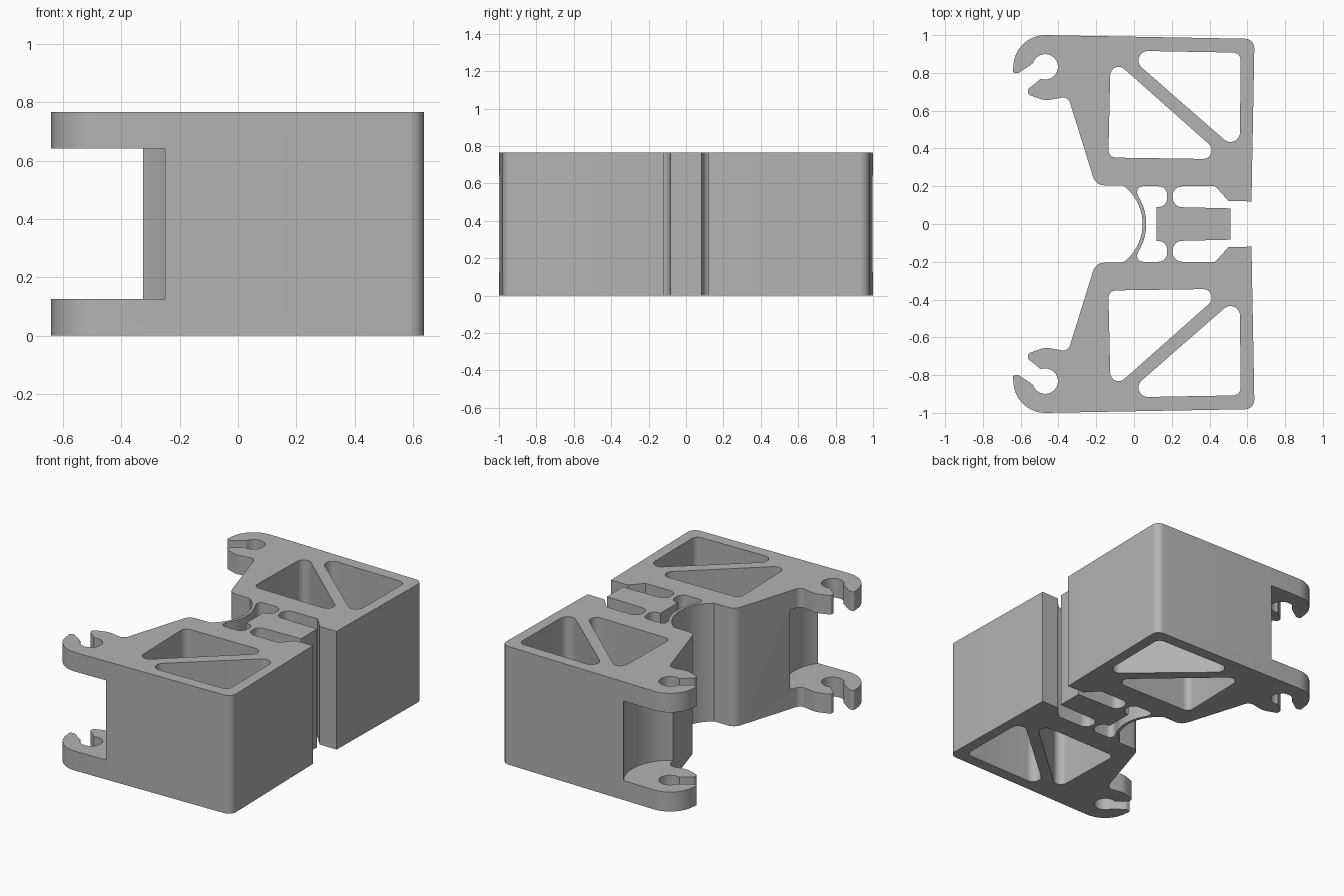
import bpy
import bmesh
from math import sin, cos, radians, ceil
from mathutils import Vector

if "Cube" in bpy.data.objects:
    bpy.data.objects.remove(bpy.data.objects["Cube"])

HEIGHT = 0.766
HOOK = (-0.47, 0.832)

grey = bpy.data.materials.new("light grey")
grey.use_nodes = True
colour = (0.45, 0.45, 0.45, 1)
grey.diffuse_color = colour
grey.node_tree.nodes["Principled BSDF"].inputs["Base Color"].default_value = colour


def arc(centre, radius, start, end, steps):
    """Corner points along a circular arc, angles in degrees."""
    angles = [radians(start + (end - start) * i / steps) for i in range(steps + 1)]
    return [(centre[0] + radius * cos(a), centre[1] + radius * sin(a), 0) for a in angles]


def mirrored(points):
    """Close a half outline with its reflection across y = 0."""
    return points + [(x, -y, r) for x, y, r in reversed(points)]


def fillet(points):
    """Round every corner (x, y, radius) of a closed outline."""
    out = []
    for i, (x, y, r) in enumerate(points):
        p = Vector((x, y))
        if r == 0:
            out.append(p)
            continue
        a = (Vector(points[i - 1][:2]) - p).normalized()
        b = (Vector(points[(i + 1) % len(points)][:2]) - p).normalized()
        half = a.angle(b) / 2
        centre = p + (a + b).normalized() * (r / sin(half))
        first = p + a * (r * cos(half) / sin(half)) - centre
        last = p + b * (r * cos(half) / sin(half)) - centre
        sweep = first.angle_signed(last)
        steps = max(3, ceil(abs(sweep) / radians(12)))
        for k in range(steps + 1):
            t = -sweep * k / steps
            out.append(centre + Vector((first.x * cos(t) - first.y * sin(t),
                                        first.x * sin(t) + first.y * cos(t))))
    return out


def prism(name, points, low, high):
    bm = bmesh.new()
    face = bm.faces.new([bm.verts.new((p.x, p.y, low)) for p in fillet(points)])
    new = bmesh.ops.extrude_face_region(bm, geom=[face])["geom"]
    bmesh.ops.translate(bm, vec=(0, 0, high - low),
                        verts=[v for v in new if isinstance(v, bmesh.types.BMVert)])
    bmesh.ops.recalc_face_normals(bm, faces=bm.faces)
    mesh = bpy.data.meshes.new(name)
    bm.to_mesh(mesh)
    bm.free()
    obj = bpy.data.objects.new(name, mesh)
    bpy.context.collection.objects.link(obj)
    mesh.materials.append(grey)
    return obj


# Outline of one half: centre tab, slot, block, hook, finger, flank, hinge arc
half = [(0.51, 0.083, 0), (0.205, 0.09, 0.05), (0.205, 0.2, 0.05),
        (0.43, 0.2, 0), (0.5, 0.122, 0), (0.622, 0.12, 0), (0.638, 0.98, 0.05)]
half += arc(HOOK, 0.168, 90, 172, 12)
half += [(-0.643, 0.8, 0.012), (-0.61, 0.8, 0.012)]
half += arc(HOOK, 0.067, 163, -110, 28)
half += [(-0.56, 0.715, 0.015), (-0.56, 0.685, 0.015), (-0.47, 0.653, 0.1),
         (-0.349, 0.675, 0.04), (-0.203, 0.205, 0.06)]
hinge_centre = (-0.207, 0)
half += arc(hinge_centre, 0.2526, 54, 2, 14)
body = prism("clip_body", mirrored(half), 0, HEIGHT)

cutters = []

# Relief behind the thin hinge wall
relief = arc(hinge_centre, 0.272, 2, 32, 8)
relief += [(0.005, 0.2, 0.03), (0.175, 0.2, 0.045), (0.175, 0.09, 0.045), (0.12, 0.09, 0)]
cutters.append(prism("hinge_relief_cutter", mirrored(relief), -0.1, HEIGHT + 0.1))

# Triangular windows and the round clearance between each pair of hooks
inner = [(-0.136, 0.352, 0.04), (0.487, 0.343, 0.045), (-0.124, 0.885, 0.045)]
outer = [(-0.062, 0.918, 0.05), (0.565, 0.907, 0.04), (0.56, 0.375, 0.05)]
clearance = arc(HOOK, 0.274, 0, 352.5, 47)
for side, sign in (("left", 1), ("right", -1)):
    for name, points, low, high in (("inner_window", inner, -0.1, HEIGHT + 0.1),
                                    ("outer_window", outer, -0.1, HEIGHT + 0.1),
                                    ("hook_clearance", clearance, 0.126, 0.642)):
        flipped = [(x, sign * y, r) for x, y, r in points]
        cutters.append(prism(f"{side}_{name}_cutter", flipped, low, high))

bpy.ops.object.select_all(action="DESELECT")
bpy.context.view_layer.objects.active = body
body.select_set(True)
for cutter in cutters:
    cutter.hide_render = True
    mod = body.modifiers.new("cut", "BOOLEAN")
    mod.operation = "DIFFERENCE"
    mod.solver = "EXACT"
    mod.object = cutter
    bpy.ops.object.modifier_apply(modifier=mod.name)
for cutter in cutters:
    bpy.data.objects.remove(cutter)

bpy.ops.object.shade_smooth_by_angle(angle=radians(30))
